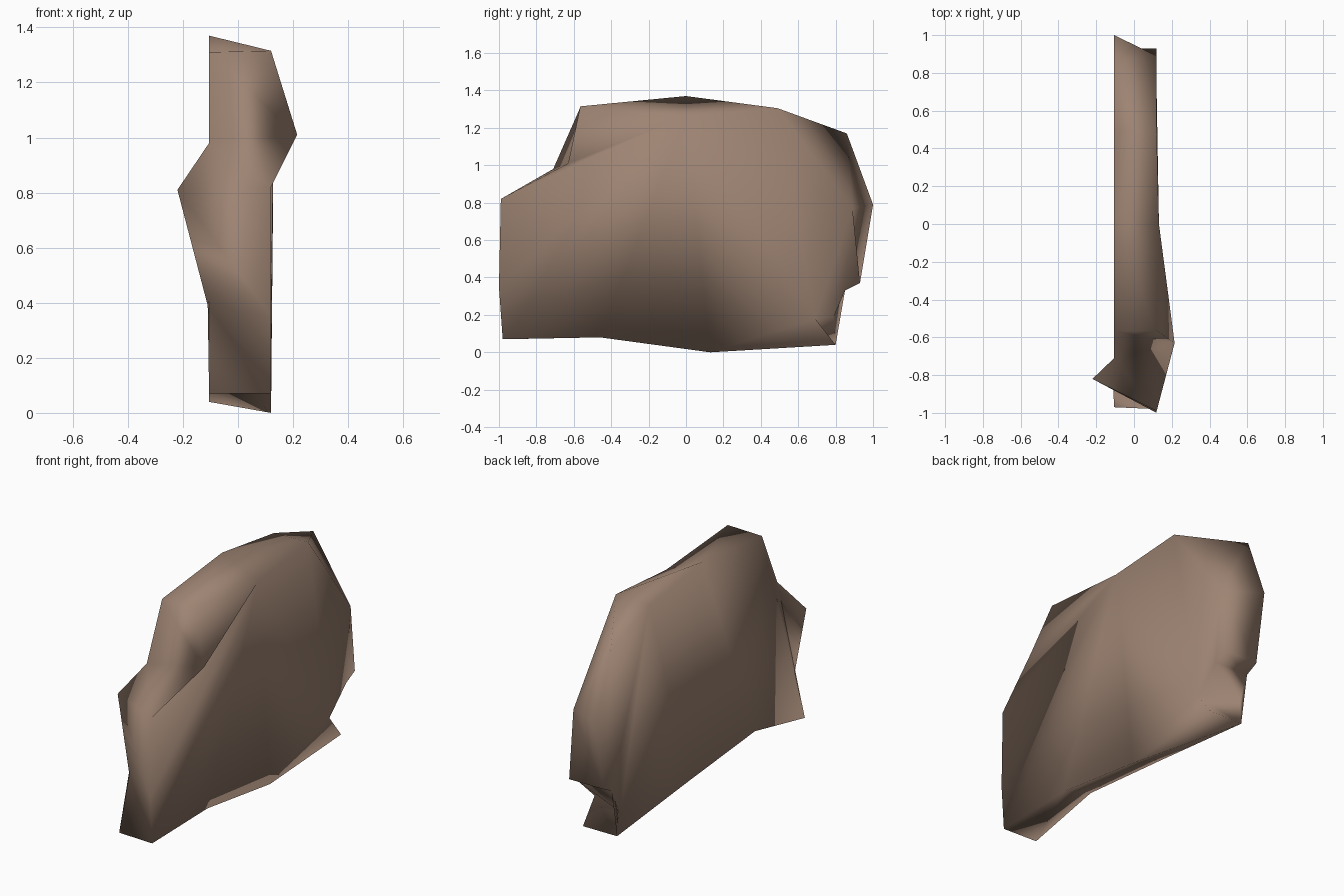
import bpy, bmesh

if "Cube" in bpy.data.objects:
    bpy.data.objects.remove(bpy.data.objects["Cube"])

# stations around the slab rim: front (x, y, z), back (x, y, z), and the way
# the wall quad to the next station is split ("f" = front to next back)
RIM = [
    ((.12, -.99, .82), (-.22, -.82, .81), "f"),       # lower front corner
    ((.215, -.63, 1.01), (-.105, -.71, .98), "f"),    # protruding ridge point
    ((.12, -.565, 1.315), (-.105, -.565, 1.31), "f"),
    ((.132, 0, 1.26), (-.105, 0, 1.37), "b"),         # top
    ((.12, .49, 1.305), (-.105, .49, 1.30), "f"),
    (None, (-.105, .86, 1.17), "b"),                  # shares the previous front point
    ((.12, .89, .77), (-.105, 1.0, .79), "f"),        # far end
    ((.12, .93, .37), (-.105, .93, .37), "f"),
    ((.12, .85, .33), (-.105, .85, .33), "f"),
    ((.12, .69, .18), (-.105, .79, .19), "f"),        # notch
    ((.12, .80, .04), (-.105, .80, .04), "b"),
    ((.12, .13, 0), (-.105, .13, .11), "f"),          # underside
    ((.12, -.46, .08), (-.105, -.50, .17), "f"),
    ((.12, -.98, .07), (-.105, -.97, .07), "f"),
    ((.12, -1.0, .35), (-.11, -.87, .39), "f"),
]

bm = bmesh.new()
front, back = [], []
for f, b, split in RIM:
    front.append(bm.verts.new(f) if f else front[-1])
    back.append(bm.verts.new(b))

# rim walls
n = len(RIM)
for i in range(n):
    j = (i + 1) % n
    a, b, c, d = front[i], front[j], back[j], back[i]
    tris = ((a, b, c), (a, c, d)) if RIM[i][2] == "f" else ((a, b, d), (b, c, d))
    for t in tris:
        if len(set(t)) == 3:
            bm.faces.new(t)

# broad sides, with a small lip under the ridge on the front one
bm.faces.new(back)
bm.faces.new((front[1], front[3], front[2]))
bm.faces.new((front[0], front[3], front[1]))
bm.faces.new([front[0], front[3], front[4]] + front[6:])

bmesh.ops.triangulate(bm, faces=bm.faces[:])
bmesh.ops.recalc_face_normals(bm, faces=bm.faces[:])
for f in bm.faces:
    f.smooth = True

mesh = bpy.data.meshes.new("rock_slab")
bm.to_mesh(mesh)
bm.free()
mat = bpy.data.materials.new("brown stone")
mat.diffuse_color = (.34, .23, .17, 1)
mat.use_nodes = True
mat.node_tree.nodes["Principled BSDF"].inputs["Base Color"].default_value = mat.diffuse_color
mesh.materials.append(mat)
slab = bpy.data.objects.new("rock_slab", mesh)
bpy.context.collection.objects.link(slab)
